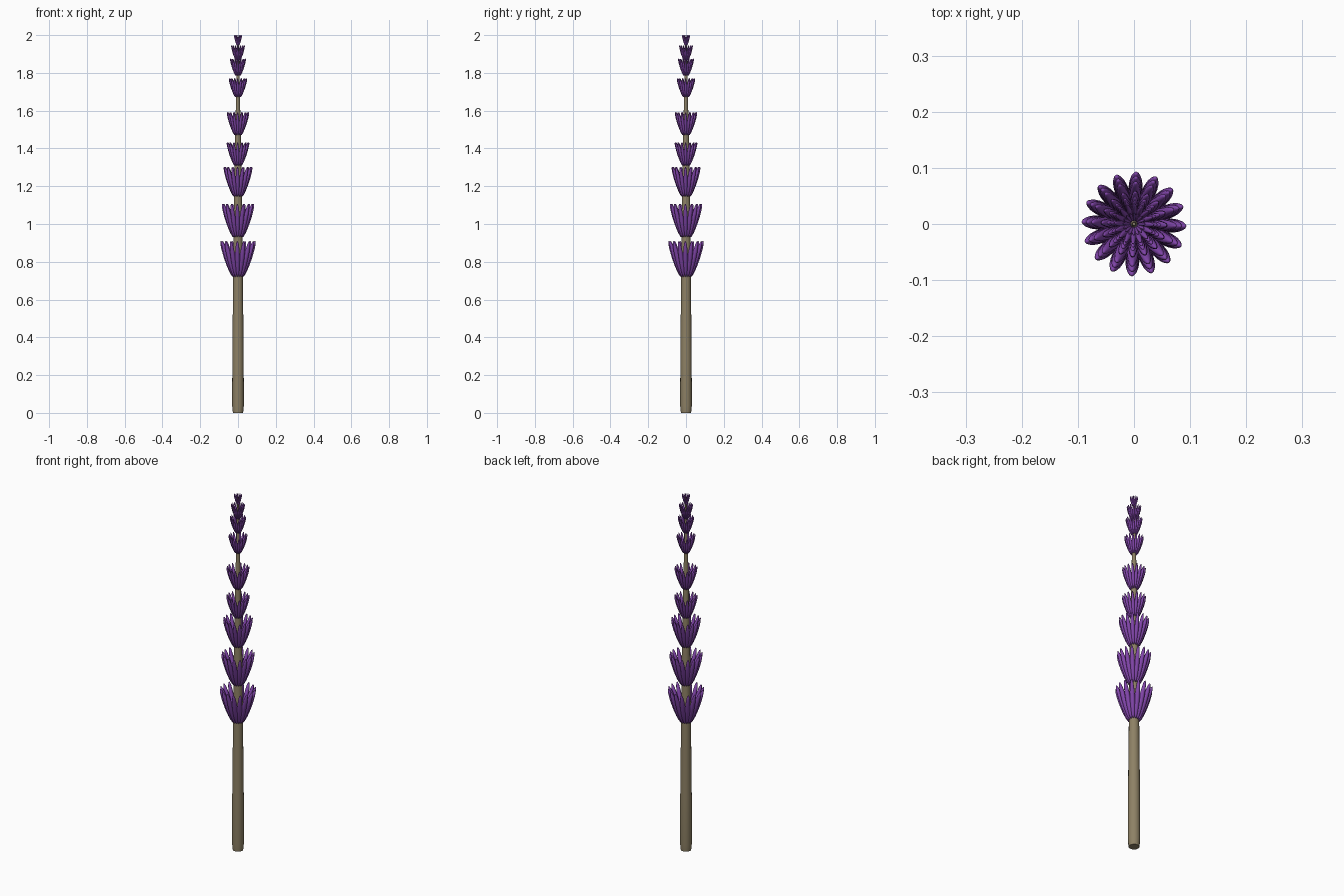
import bpy, bmesh
from math import sin, cos, pi, radians, hypot
from mathutils import Matrix, Vector

if "Cube" in bpy.data.objects:
    bpy.data.objects.remove(bpy.data.objects["Cube"])


def material(name, color):
    m = bpy.data.materials.new(name)
    m.diffuse_color = color
    m.use_nodes = True
    m.node_tree.nodes["Principled BSDF"].inputs["Base Color"].default_value = m.diffuse_color
    return m


def add_object(name, bm, mat):
    bmesh.ops.recalc_face_normals(bm, faces=bm.faces[:])
    for f in bm.faces:
        f.smooth = len(f.verts) <= 4
    me = bpy.data.meshes.new(name)
    bm.to_mesh(me)
    bm.free()
    me.materials.append(mat)
    ob = bpy.data.objects.new(name, me)
    bpy.context.collection.objects.link(ob)
    return ob


tan = material("stem_tan", (0.27, 0.22, 0.13, 1))
purple = material("petal_purple", (0.22, 0.06, 0.40, 1))

# Tapered stem, lofted from (radius, height) rings
profile = [(0.027, 0), (0.031, 0.04), (0.030, 0.3), (0.026, 0.7), (0.022, 1.1),
           (0.015, 1.45), (0.011, 1.65), (0.007, 1.85), (0.003, 1.985)]
SIDES = 16
bm = bmesh.new()
rings = [[bm.verts.new((r * cos(2 * pi * i / SIDES), r * sin(2 * pi * i / SIDES), z))
          for i in range(SIDES)] for r, z in profile]
for a, b in zip(rings, rings[1:]):
    for i in range(SIDES):
        j = (i + 1) % SIDES
        bm.faces.new((a[i], a[j], b[j], b[i]))
bm.faces.new(rings[0][::-1])
bm.faces.new(rings[-1])
add_object("stem", bm, tan)


def whorl(name, z0, z1, reach, petals=16):
    """Ring of slim rounded petals leaning outward between two heights."""
    bm = bmesh.new()
    h = z1 - z0
    r0, r1 = reach * 0.27, reach * 0.93
    length = hypot(h, r1 - r0)
    direction = Vector((r1 - r0, 0, h))
    tilt = direction.to_track_quat('Z', 'Y').to_matrix().to_4x4()
    centre = Matrix.Translation(((r0 + r1) / 2, 0, (z0 + z1) / 2))
    # keep the broad side tangential to the stem
    size = Matrix.Diagonal((reach * 0.135, reach * 0.135, length / 2, 1))
    for k in range(petals):
        spin = Matrix.Rotation(2 * pi * k / petals - radians(2.4), 4, 'Z')
        bmesh.ops.create_uvsphere(bm, u_segments=10, v_segments=10, radius=1,
                                  matrix=spin @ centre @ tilt @ size)
    add_object(name, bm, purple)


# Flower whorls, shrinking toward the tip: (bottom, top, reach)
whorls = [(0.72, 0.91, 0.098), (0.93, 1.107, 0.09), (1.145, 1.303, 0.08),
          (1.308, 1.432, 0.063), (1.47, 1.592, 0.062), (1.672, 1.772, 0.051),
          (1.785, 1.875, 0.044), (1.865, 1.945, 0.038), (1.945, 2.0, 0.022)]
for n, w in enumerate(whorls, 1):
    whorl(f"flower_whorl_{n}", *w)
